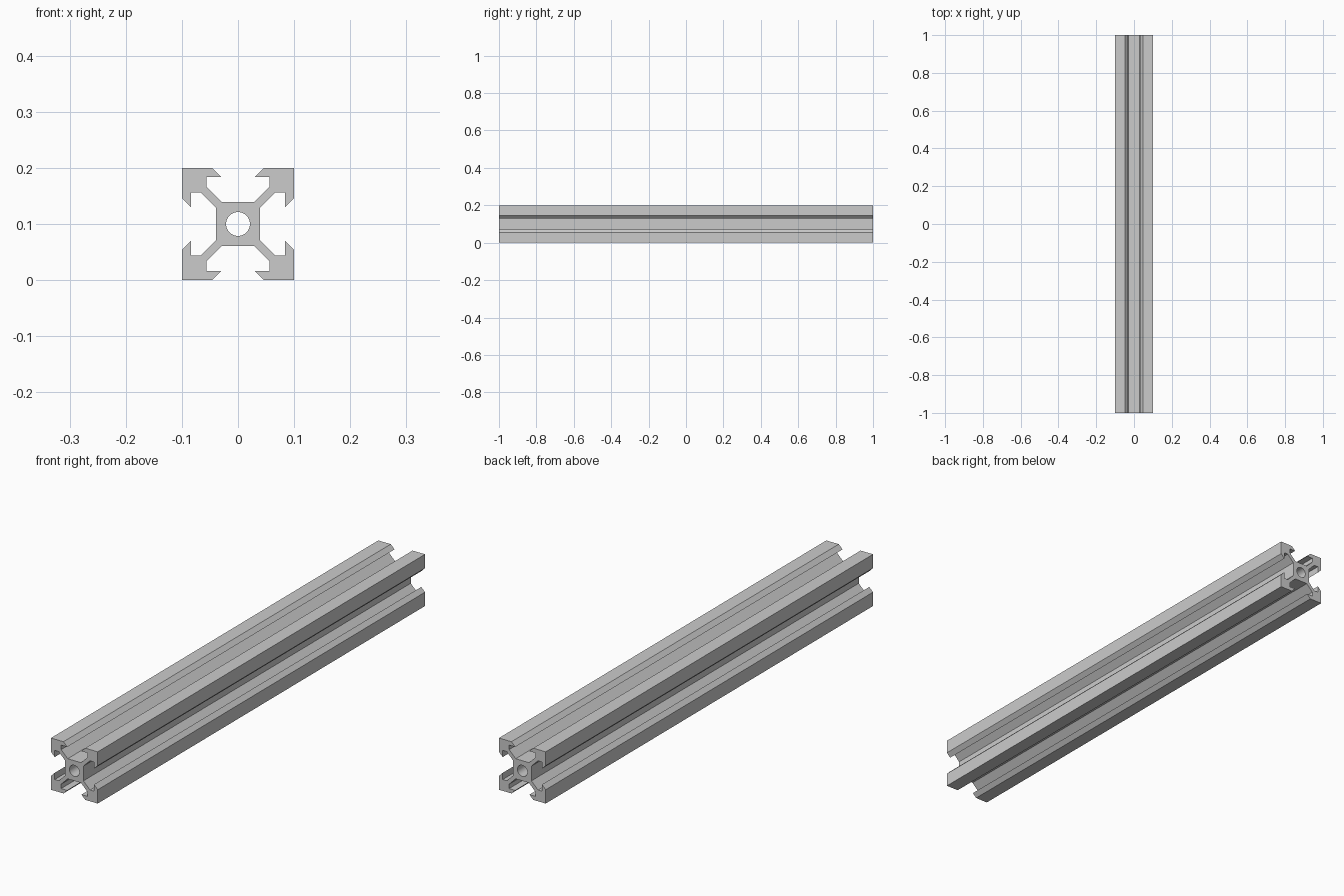
import bpy, bmesh, math

if "Cube" in bpy.data.objects:
    bpy.data.objects.remove(bpy.data.objects["Cube"])

LENGTH, CENTRE_Z = 2.0, 0.1
BORE_RADIUS, BORE_SIDES = 0.0213, 48

# Half of one corner arm, from the core face out to the corner
half = [(0.0285, 0.039), (0.0565, 0.067), (0.0565, 0.084),
        (0.0305, 0.084), (0.0465, 0.1)]
arm = half + [(0.1, 0.1)] + [(z, x) for x, z in reversed(half)]

# Four arms, a quarter turn apart, make the slotted outline
outline = []
for _ in range(4):
    outline += arm
    arm = [(z, -x) for x, z in arm]

bore = [(BORE_RADIUS * math.cos(2 * math.pi * i / BORE_SIDES),
         BORE_RADIUS * math.sin(2 * math.pi * i / BORE_SIDES))
        for i in range(BORE_SIDES)]


def add_loop(bm, points):
    verts = [bm.verts.new((x, -LENGTH / 2, z + CENTRE_Z)) for x, z in points]
    return [bm.edges.new((v, verts[(i + 1) % len(verts)]))
            for i, v in enumerate(verts)]


# Fill the section around the bore and extrude it along y
bm = bmesh.new()
edges = add_loop(bm, outline) + add_loop(bm, bore)
bmesh.ops.triangle_fill(bm, use_beauty=True, use_dissolve=False, edges=edges)
result = bmesh.ops.extrude_face_region(bm, geom=bm.faces[:], use_keep_orig=True)
moved = [g for g in result["geom"] if isinstance(g, bmesh.types.BMVert)]
bmesh.ops.translate(bm, verts=moved, vec=(0, LENGTH, 0))
bmesh.ops.recalc_face_normals(bm, faces=bm.faces[:])

mesh = bpy.data.meshes.new("slotted_rail")
bm.to_mesh(mesh)
bm.free()
rail = bpy.data.objects.new("slotted_rail", mesh)
bpy.context.collection.objects.link(rail)

# Smooth bore, crisp slot edges
bpy.context.view_layer.objects.active = rail
rail.select_set(True)
bpy.ops.object.shade_smooth_by_angle(angle=math.radians(30))
